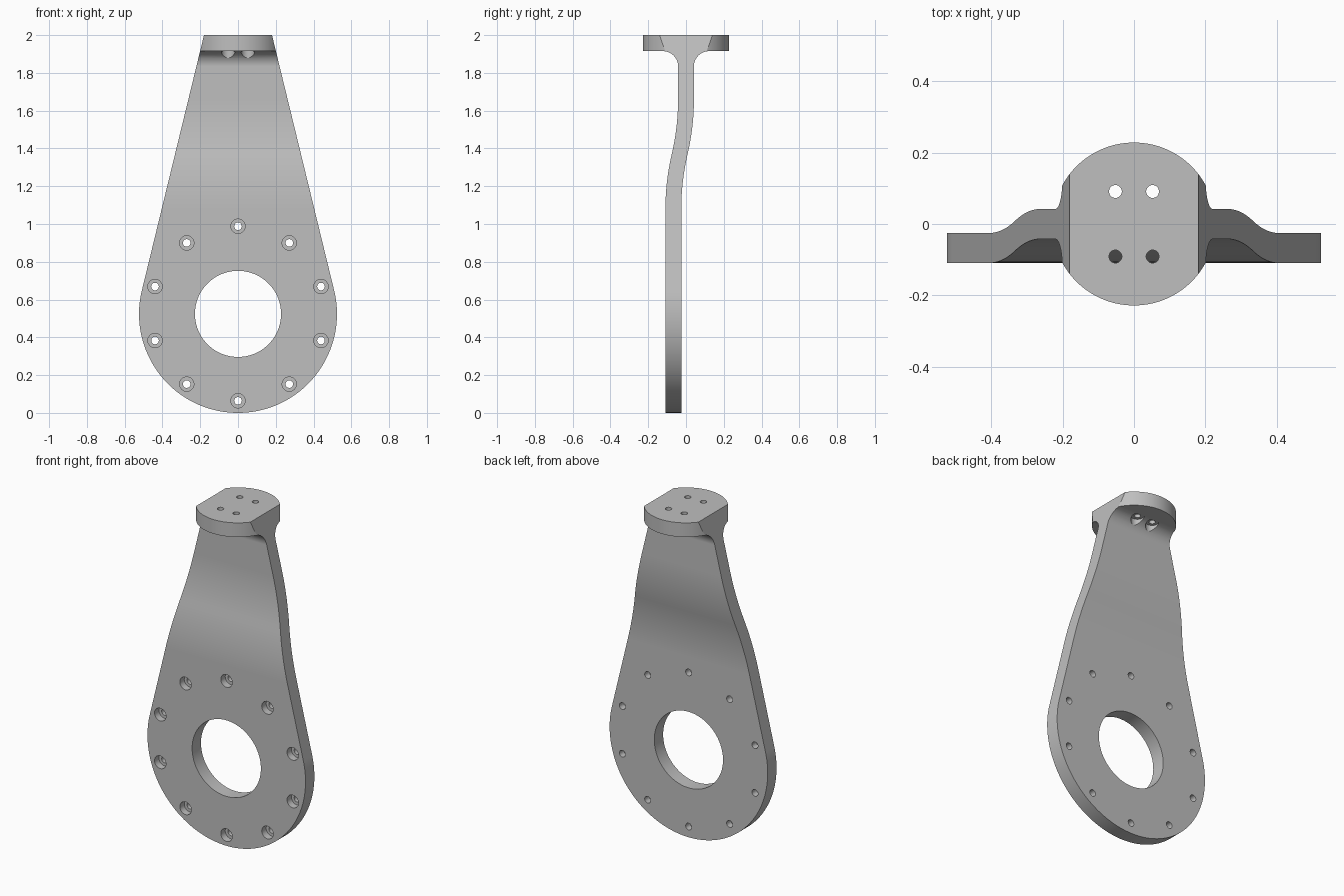
import bpy, bmesh
from math import pi, sin, cos, tan, asin, atan, hypot, radians

cube = bpy.data.objects.get("Cube")
if cube:
    bpy.data.objects.remove(cube)

# Main dimensions
DISC_R, DISC_Z = 0.524, 0.524
TOP_HALF, TOP_Z = 0.18, 2.0
FLANGE_R, FLANGE_Z = 0.228, 1.915
BEND_LOW, BEND_HIGH, OFFSET = 1.08, 1.66, -0.067
HALF_T, FILLET = 0.042, 0.08

metal = bpy.data.materials.new("grey metal")
metal.use_nodes = True
GREY = (0.52, 0.52, 0.52, 1)
metal.diffuse_color = GREY
metal.node_tree.nodes["Principled BSDF"].inputs["Base Color"].default_value = GREY


def prism(name, points, axis, low, high):
    """Extrude a closed 2D outline along x, y or z."""
    def place(a, b, c):
        return {"x": (c, a, b), "y": (a, c, b), "z": (a, b, c)}[axis]
    bm = bmesh.new()
    face = bm.faces.new([bm.verts.new(place(a, b, low)) for a, b in points])
    new = bmesh.ops.extrude_face_region(bm, geom=[face])["geom"]
    bmesh.ops.translate(bm, vec=place(0, 0, high - low),
                        verts=[v for v in new if isinstance(v, bmesh.types.BMVert)])
    bmesh.ops.recalc_face_normals(bm, faces=bm.faces)
    mesh = bpy.data.meshes.new(name)
    bm.to_mesh(mesh)
    bm.free()
    mesh.materials.append(metal)
    obj = bpy.data.objects.new(name, mesh)
    bpy.context.collection.objects.link(obj)
    return obj


def arc(cx, cy, r, start, end, steps):
    angles = [start + (end - start) * i / steps for i in range(steps + 1)]
    return [(cx + r * cos(t), cy + r * sin(t)) for t in angles]


def rod(name, a, b, r, axis, low, high, sides=32):
    return prism(name, arc(a, b, r, 0, 2 * pi, sides)[:-1], axis, low, high)


def combine(target, cutter, operation="DIFFERENCE"):
    mod = target.modifiers.new("cut", "BOOLEAN")
    mod.operation, mod.solver, mod.object = operation, "EXACT", cutter
    bpy.context.view_layer.objects.active = target
    bpy.ops.object.modifier_apply(modifier=mod.name)
    bpy.data.objects.remove(cutter)


# Side profile: flat plate, joggle made of two arcs, fillets, flange
def joggle(i, steps=32):
    t = i / steps
    blend = 2 * t * t if t < 0.5 else 1 - 2 * (1 - t) ** 2
    return OFFSET * (1 - blend), BEND_LOW + (BEND_HIGH - BEND_LOW) * t


centre = [(OFFSET, 0 - 0.1)] + [joggle(i) for i in range(33)]
corner = HALF_T + FILLET
fillet = arc(corner, FLANGE_Z - FILLET, FILLET, pi, pi / 2, 16)
back = [(y + HALF_T, z) for y, z in centre] + fillet + [(0.3, FLANGE_Z), (0.3, TOP_Z)]
front = [(y - HALF_T, z) for y, z in centre] + [(-y, z) for y, z in fillet]
front += [(-0.3, FLANGE_Z), (-0.3, TOP_Z)]
bracket = prism("bracket", back + front[::-1], "x", -0.8, 0.8)

# Front outline: round lower end with straight tangent sides
rise = TOP_Z - DISC_Z
taper = asin(DISC_R / hypot(TOP_HALF, rise)) - atan(TOP_HALF / rise)
tip = TOP_HALF - 0.1 * tan(taper)
outline = arc(0, DISC_Z, DISC_R, pi - taper, 2 * pi + taper, 128)
outline += [(tip, TOP_Z + 0.1), (-tip, TOP_Z + 0.1)]
combine(bracket, prism("outline", outline, "y", -0.6, 0.6), "INTERSECT")

# Round the flange
ring = prism("ring", [(-0.7, -0.7), (0.7, -0.7), (0.7, 0.7), (-0.7, 0.7)], "z", 1.85, 2.1)
combine(ring, rod("core", 0, 0, FLANGE_R, "z", 1.7, 2.2, 128))
combine(bracket, ring)

# Central bore
combine(bracket, rod("bore", 0, DISC_Z, 0.228, "y", -0.5, 0.5, 96))

# Ring of counterbored bolt holes
for i in range(10):
    t = radians(90 + 36 * i)
    x, z = 0.462 * cos(t), DISC_Z + 0.002 + 0.462 * sin(t)
    combine(bracket, rod("bolt_hole", x, z, 0.02, "y", -0.5, 0.5))
    combine(bracket, rod("counterbore", x, z, 0.038, "y", -0.5, OFFSET))

# Flange holes with spot faces cut into the fillets
for x in (-0.052, 0.052):
    for y in (-0.091, 0.091):
        combine(bracket, rod("flange_hole", x, y, 0.018, "z", 1.8, 2.1))
        combine(bracket, rod("spot_face", x, y, 0.036, "z", 1.8, FLANGE_Z + 0.004))

# Smooth curved walls, keep edges sharp
bpy.ops.object.select_all(action="DESELECT")
bracket.select_set(True)
bpy.context.view_layer.objects.active = bracket
bpy.ops.object.shade_smooth_by_angle(angle=radians(25))
weighted = bracket.modifiers.new("even_shading", "WEIGHTED_NORMAL")
weighted.keep_sharp = True
